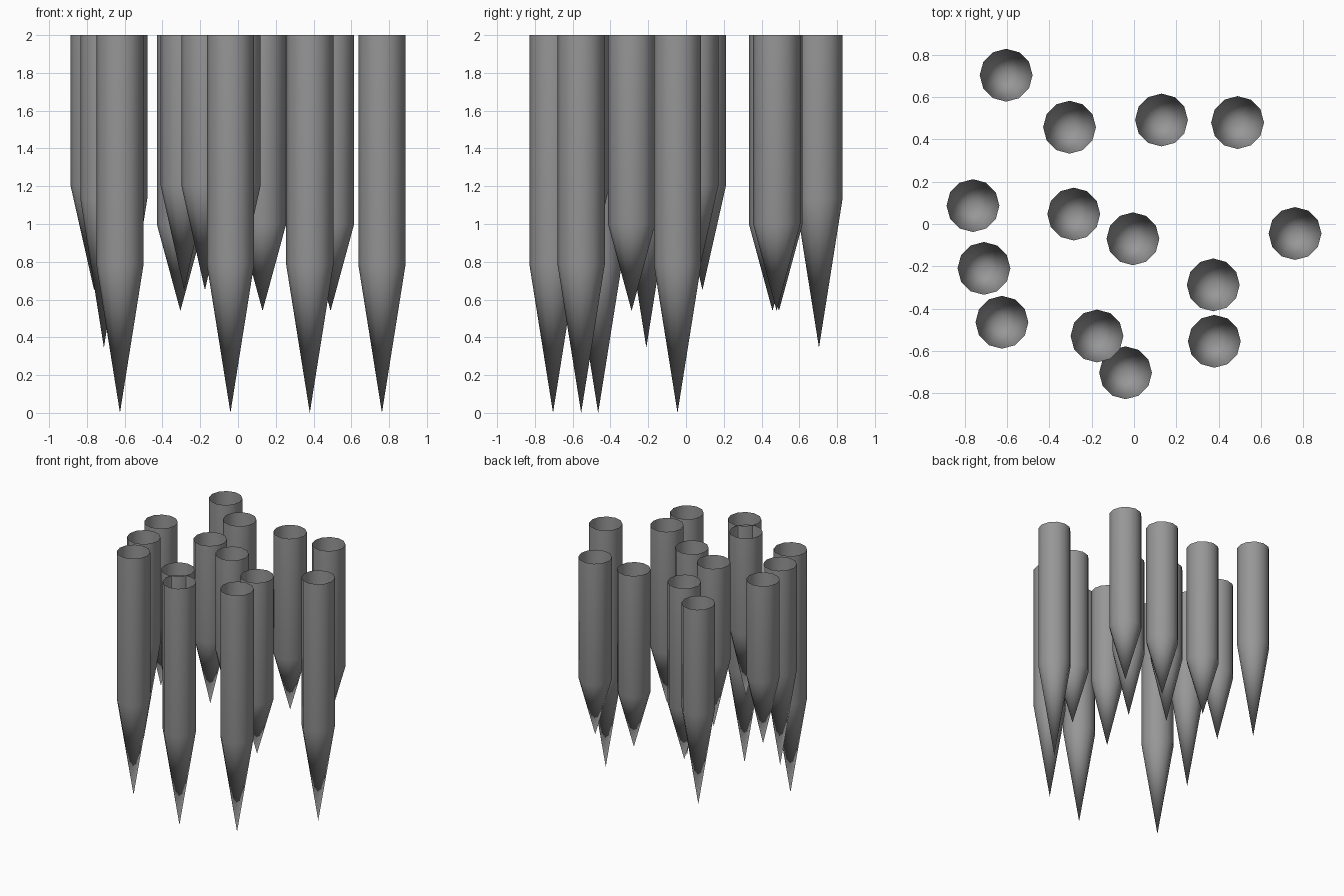
import bpy, bmesh, math

if "Cube" in bpy.data.objects:
    bpy.data.objects.remove(bpy.data.objects["Cube"])

SIDES, RADIUS, TOP = 12, 0.125, 2.0

# dark grey colour shared by all spikes
dark = bpy.data.materials.new("dark_grey")
dark.diffuse_color = (0.31, 0.31, 0.31, 1)
dark.use_nodes = True
dark.node_tree.nodes["Principled BSDF"].inputs["Base Color"].default_value = dark.diffuse_color

# spike sizes: (tip height, shoulder height) -> positions in plan
groups = {
    "long_spike": (0.0, 0.785, [(-0.625, -0.465), (-0.04, -0.704), (0.38, -0.555), (0.762, -0.045)]),
    "medium_spike": (0.345, 1.135, [(-0.605, 0.704), (-0.71, -0.21)]),
    "short_spike": (0.54, 1.0, [(-0.305, 0.458), (0.13, 0.492), (0.49, 0.48), (0.375, -0.288)]),
    "shortest_spike": (0.65, 1.205, [(-0.762, 0.087), (-0.285, 0.047), (-0.005, -0.07), (-0.175, -0.53)]),
}


def make_spike_mesh(name, tip, shoulder):
    """Open-topped faceted shaft ending in a point below."""
    bm = bmesh.new()

    def ring(z):
        return [bm.verts.new((RADIUS * math.cos(2 * math.pi * i / SIDES),
                              RADIUS * math.sin(2 * math.pi * i / SIDES), z))
                for i in range(SIDES)]

    point = bm.verts.new((0, 0, tip))
    low, high = ring(shoulder), ring(TOP)
    for i in range(SIDES):
        j = (i + 1) % SIDES
        bm.faces.new((low[i], low[j], high[j], high[i]))   # shaft
        bm.faces.new((point, low[j], low[i]))              # pointed end
    # shade smoothly over the shoulder, keep the long edges sharp
    for f in bm.faces:
        f.smooth = True
    for e in bm.edges:
        e.smooth = e.calc_face_angle(0) < math.radians(20)
    mesh = bpy.data.meshes.new(name)
    bm.to_mesh(mesh)
    bm.free()
    mesh.materials.append(dark)
    return mesh


# place every spike
for name, (tip, shoulder, spots) in groups.items():
    mesh = make_spike_mesh(name, tip, shoulder)
    for n, (x, y) in enumerate(spots, 1):
        obj = bpy.data.objects.new(f"{name}_{n}", mesh)
        obj.location = (x, y, 0)
        bpy.context.collection.objects.link(obj)
